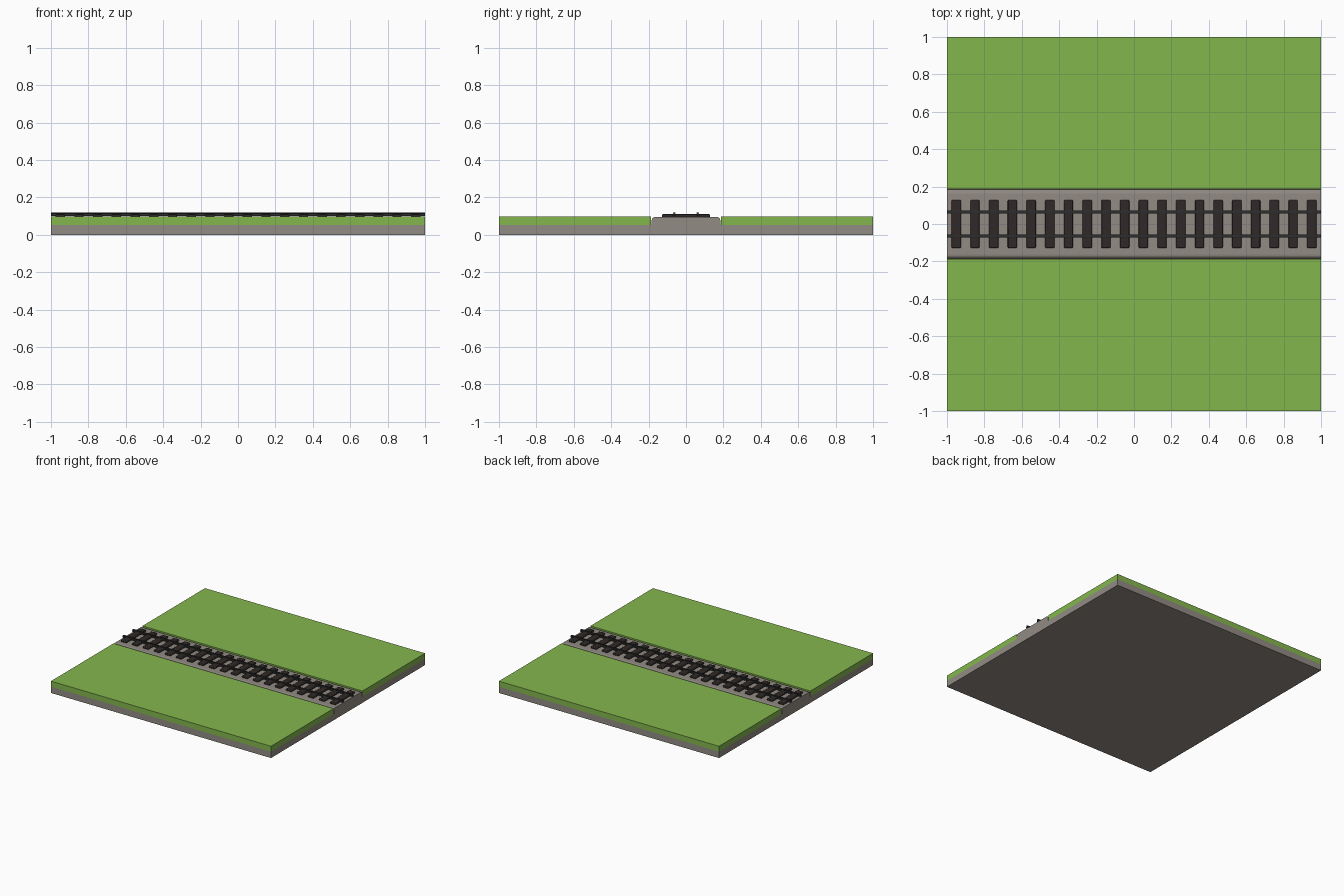
import bpy, math

if "Cube" in bpy.data.objects:
    bpy.data.objects.remove(bpy.data.objects["Cube"])


def material(name, rgb):
    m = bpy.data.materials.new(name)
    m.diffuse_color = (*rgb, 1)
    m.use_nodes = True
    m.node_tree.nodes["Principled BSDF"].inputs["Base Color"].default_value = m.diffuse_color
    return m


GRASS = material("grass", (0.23, 0.47, 0.075))
STONE = material("stone", (0.29, 0.26, 0.23))
WOOD = material("dark_wood", (0.03, 0.023, 0.021))
STEEL = material("dark_steel", (0.026, 0.027, 0.028))


def extrude_x(name, profile, x0, x1, mat):
    """Closed prism from a counter-clockwise (y, z) profile, run along x."""
    n = len(profile)
    verts = [(x, y, z) for x in (x0, x1) for y, z in profile]
    faces = [tuple(range(n))[::-1], tuple(range(n, 2 * n))]
    faces += [(i, (i + 1) % n, n + (i + 1) % n, n + i) for i in range(n)]
    me = bpy.data.meshes.new(name)
    me.from_pydata(verts, [], faces)
    me.materials.append(mat)
    ob = bpy.data.objects.new(name, me)
    bpy.context.collection.objects.link(ob)
    return ob


def box(name, x, y, z, mat):
    return extrude_x(name, [(y[0], z[0]), (y[1], z[0]), (y[1], z[1]), (y[0], z[1])],
                     x[0], x[1], mat)


def bevel(ob, width, segments=2):
    b = ob.modifiers.new("bevel", "BEVEL")
    b.width, b.segments = width, segments
    bpy.ops.object.select_all(action="DESELECT")
    ob.select_set(True)
    bpy.context.view_layer.objects.active = ob
    bpy.ops.object.shade_smooth_by_angle(angle=math.radians(40))


# ground slab
box("ground_slab", (-1, 1), (-1, 1), (0, 0.052), STONE)

# grass on both sides of the track
box("grass_front", (-1, 1), (-1, -0.188), (0.052, 0.097), GRASS)
box("grass_back", (-1, 1), (0.188, 1), (0.052, 0.097), GRASS)

# raised ballast bed with rounded shoulders
half = [(0.184, 0.052), (0.184, 0.075), (0.181, 0.086), (0.174, 0.093), (0.164, 0.095)]
extrude_x("ballast_bed", half + [(-y, z) for y, z in reversed(half)], -1, 1, STONE)

# sleepers
for i in range(20):
    x = -0.95 + 0.1 * i
    s = box(f"sleeper_{i + 1}", (x - 0.025, x + 0.025), (-0.128, 0.128), (0.093, 0.110), WOOD)
    bevel(s, 0.005)

# rails: foot, web and head in one profile
side = [(0.008, 0.100), (0.008, 0.110), (0.004, 0.112), (0.004, 0.114),
        (0.006, 0.115), (0.006, 0.118)]
for name, yc in (("rail_front", -0.063), ("rail_back", 0.063)):
    prof = [(yc + y, z) for y, z in side] + [(yc - y, z) for y, z in reversed(side)]
    extrude_x(name, prof, -1, 1, STEEL)
